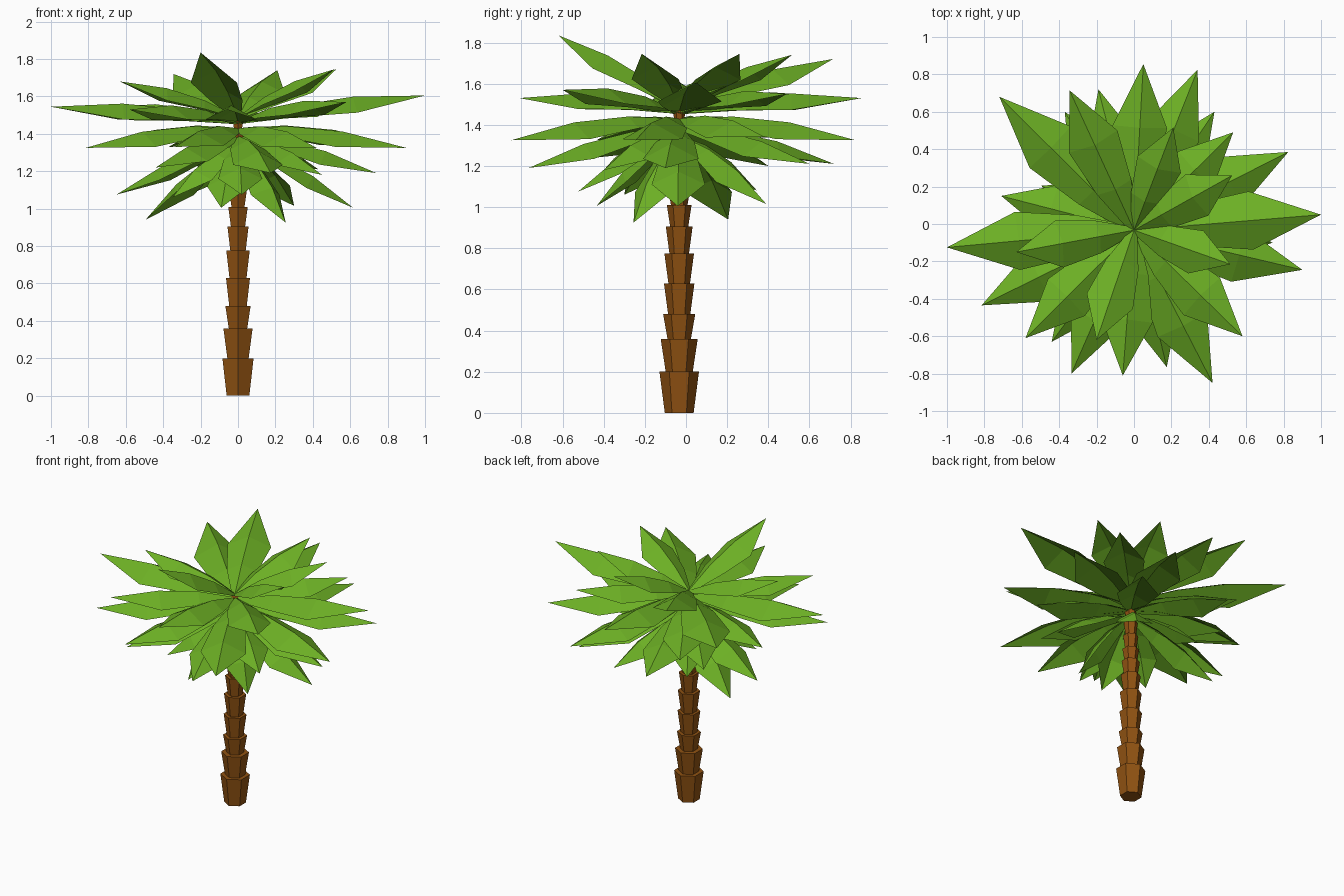
import bpy, bmesh, math
from mathutils import Vector


def material(name, rgb):
    m = bpy.data.materials.new(name)
    m.diffuse_color = (*rgb, 1)
    return m


BROWN = material("bark", (0.28, 0.085, 0.006))
GREEN = material("leaf_green", (0.15, 0.43, 0.018))
AXIS_Y = -0.033


def finish(bm, name, mat):
    me = bpy.data.meshes.new(name)
    bm.to_mesh(me)
    bm.free()
    me.materials.append(mat)
    ob = bpy.data.objects.new(name, me)
    bpy.context.collection.objects.link(ob)
    return ob


# Trunk: stacked hexagonal cups, each wider at its top; (top height, top radius)
CUPS = [(0.20, 0.096), (0.36, 0.09), (0.48, 0.078), (0.63, 0.074), (0.775, 0.072),
        (0.905, 0.065), (1.01, 0.06), (1.10, 0.055), (1.20, 0.05), (1.30, 0.046),
        (1.40, 0.04), (1.47, 0.03)]
bm = bmesh.new()
z0 = 0.0
for z1, r in CUPS:
    rings = []
    for z, rad in ((z0, r * 0.73), (z1, r)):
        rings.append([bm.verts.new((rad * math.sin(k * math.pi / 3),
                                    AXIS_Y - rad * math.cos(k * math.pi / 3), z))
                      for k in range(6)])
    low, top = rings
    bm.faces.new(low[::-1])
    bm.faces.new(top)
    for k in range(6):
        j = (k + 1) % 6
        bm.faces.new((low[k], low[j], top[j], top[k]))
    z0 = z1
finish(bm, "trunk", BROWN)


# Leaf: pointed blade folded down along an arched midrib
def add_leaf(bm, base, tip, arch):
    d = tip - base
    length = d.length
    side = d.cross(Vector((0, 0, 1))).normalized()
    normal = side.cross(d).normalized()
    w = 0.07 + 0.085 * length
    rows = []
    for t, f in ((0, 0.15), (0.3, 0.7), (0.62, 1.0)):
        mid = base + d * t + normal * arch * 4 * t * (1 - t)
        drop = normal * (-0.55 * w * f)
        rows.append([bm.verts.new(p) for p in
                     (mid - side * w * f + drop, mid, mid + side * w * f + drop)])
    end = bm.verts.new(tip)
    for a, b in zip(rows, rows[1:]):
        for i in (0, 1):
            bm.faces.new((a[i + 1], b[i + 1], b[i], a[i]))
    for i in (0, 1):
        bm.faces.new((rows[-1][i + 1], end, rows[-1][i]))


# Leaf layers from top to bottom: base height, arch, leaf tips
LAYERS = {
    "top_leaves": (1.49, 0.04, [
        (-0.20, -0.62, 1.835), (0.515, -0.215, 1.745), (0.525, 0.26, 1.745),
        (0.21, 0.515, 1.74), (-0.345, 0.715, 1.72), (-0.63, -0.15, 1.68)]),
    "upper_leaves": (1.465, 0.05, [
        (1.0, 0.05, 1.605), (0.53, 0.49, 1.55), (0.05, 0.855, 1.53),
        (-0.72, 0.68, 1.54), (-1.0, -0.125, 1.545), (-0.58, -0.61, 1.53),
        (-0.06, -0.81, 1.53), (0.58, -0.6, 1.57)]),
    "middle_leaves": (1.43, 0.05, [
        (0.9, -0.245, 1.325), (0.825, 0.385, 1.34), (0.34, 0.825, 1.325),
        (-0.37, 0.60, 1.33), (-0.71, 0.15, 1.34), (-0.815, -0.435, 1.325),
        (-0.335, -0.80, 1.33), (0.42, -0.85, 1.325)]),
    "lower_leaves": (1.39, 0.045, [
        (0.74, -0.10, 1.19), (0.43, 0.60, 1.21), (-0.19, 0.72, 1.21),
        (-0.42, 0.40, 1.20), (-0.44, -0.63, 1.22), (0.175, -0.765, 1.19),
        (0.45, -0.40, 1.18)]),
    "drooping_leaves": (1.35, 0.045, [
        (0.615, -0.04, 1.005), (0.30, 0.39, 1.015), (-0.25, 0.345, 1.08),
        (-0.65, 0.12, 1.075), (-0.495, 0.205, 0.94), (-0.35, -0.30, 1.06),
        (-0.09, -0.435, 1.005), (0.02, -0.525, 1.075), (0.255, -0.255, 0.925)]),
}
for name, (z, arch, tips) in LAYERS.items():
    bm = bmesh.new()
    for tip in tips:
        add_leaf(bm, Vector((0, AXIS_Y, z)), Vector(tip), arch)
    finish(bm, name, GREEN)
